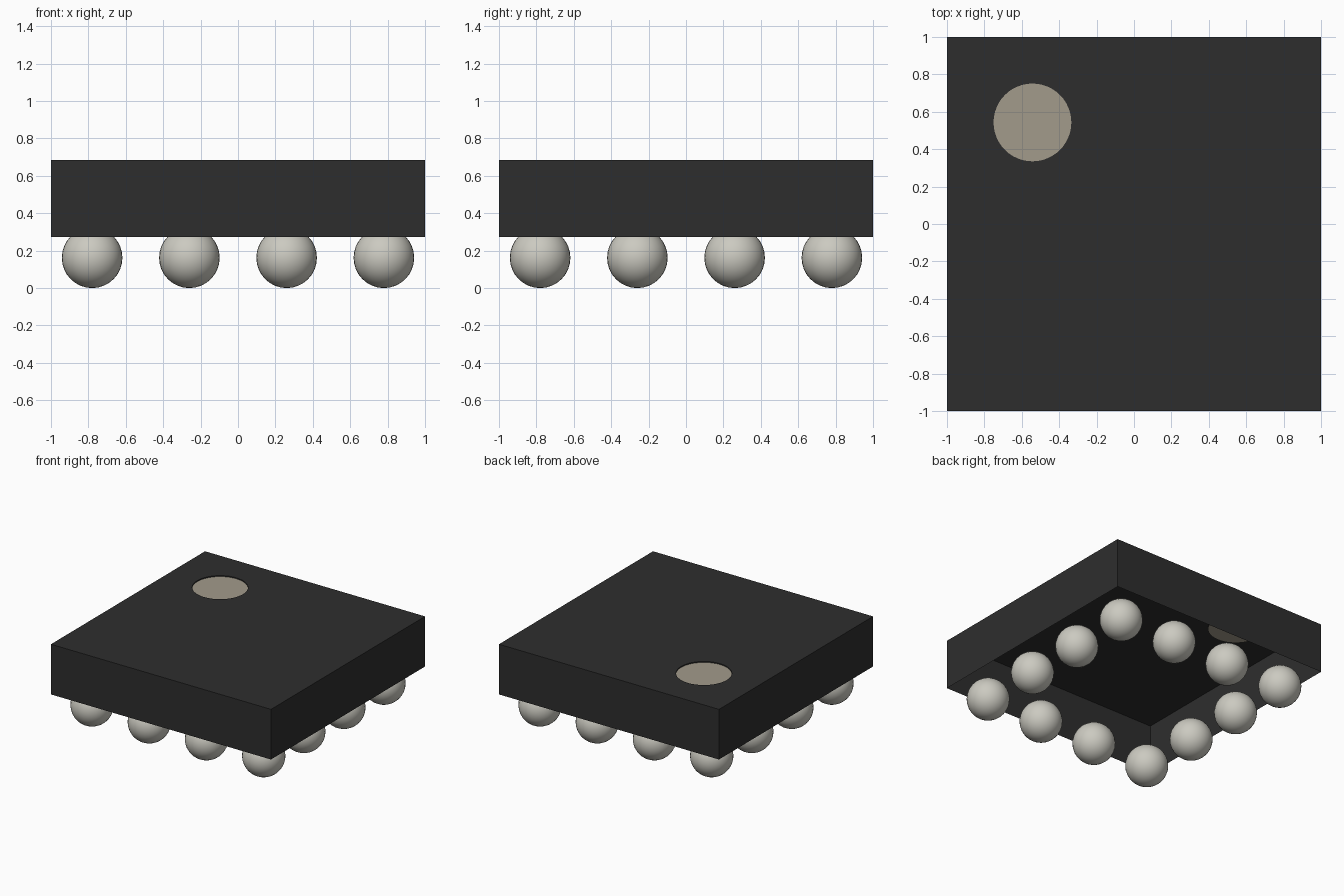
import bpy, bmesh, math

cube = bpy.data.objects.get("Cube")
if cube:
    bpy.data.objects.remove(cube, do_unlink=True)

BOTTOM, TOP = 0.273, 0.685              # height range of the casing
DOT_X, DOT_Y, DOT_R = -0.543, 0.543, 0.208
DOT_DEPTH = 0.008
BALL_R = 0.162
STEPS = (-0.78, -0.26, 0.26, 0.78)      # ball grid positions


def material(name, rgb, rough):
    m = bpy.data.materials.new(name)
    m.use_nodes = True
    m.diffuse_color = (*rgb, 1)
    bsdf = m.node_tree.nodes["Principled BSDF"]
    bsdf.inputs["Base Color"].default_value = (*rgb, 1)
    bsdf.inputs["Roughness"].default_value = rough
    return m


def add_object(name, bm, mat):
    mesh = bpy.data.meshes.new(name)
    bm.to_mesh(mesh)
    bm.free()
    mesh.materials.append(mat)
    obj = bpy.data.objects.new(name, mesh)
    bpy.context.collection.objects.link(obj)
    return obj


def ring(bm, z, segments=48):
    """Circle of vertices around the marker centre."""
    angles = [2 * math.pi * i / segments for i in range(segments)]
    return [bm.verts.new((DOT_X + DOT_R * math.cos(a), DOT_Y + DOT_R * math.sin(a), z))
            for a in angles]


def loop_edges(bm, verts):
    return [bm.edges.new((v, verts[(i + 1) % len(verts)])) for i, v in enumerate(verts)]


black = material("casing black", (0.027, 0.027, 0.027), 0.7)
beige = material("marker beige", (0.36, 0.325, 0.26), 0.7)
silver = material("solder grey", (0.60, 0.59, 0.53), 0.5)

# Casing: open-bottomed shell whose top has a round opening
bm = bmesh.new()
corners = [(-1, -1), (1, -1), (1, 1), (-1, 1)]
upper = [bm.verts.new((x, y, TOP)) for x, y in corners]
lower = [bm.verts.new((x, y, BOTTOM)) for x, y in corners]
rim = ring(bm, TOP)
edges = loop_edges(bm, upper) + loop_edges(bm, rim)
bmesh.ops.triangle_fill(bm, edges=edges, use_beauty=True, normal=(0, 0, 1))
for i in range(4):
    j = (i + 1) % 4
    bm.faces.new((lower[i], lower[j], upper[j], upper[i]))
# Short wall of the marker recess
inner = ring(bm, TOP - DOT_DEPTH)
for i in range(len(rim)):
    j = (i + 1) % len(rim)
    bm.faces.new((rim[i], rim[j], inner[j], inner[i]))
bmesh.ops.recalc_face_normals(bm, faces=bm.faces)
top_face = max(bm.faces, key=lambda f: f.calc_center_median().z)
if top_face.normal.z < 0:
    bmesh.ops.reverse_faces(bm, faces=bm.faces)
add_object("casing", bm, black)

# Round corner marker at the floor of the recess
bm = bmesh.new()
disc = bm.faces.new(ring(bm, TOP - DOT_DEPTH))
add_object("corner_marker", bm, beige)

# Solder balls around the perimeter, sharing one mesh
bm = bmesh.new()
bmesh.ops.create_uvsphere(bm, u_segments=32, v_segments=16, radius=BALL_R)
for f in bm.faces:
    f.smooth = True
first = add_object("solder_ball", bm, silver)
spots = [(x, y) for x in STEPS for y in STEPS if 0.78 in (abs(x), abs(y))]
for n, (x, y) in enumerate(spots):
    ball = first
    if n:
        ball = bpy.data.objects.new(f"solder_ball_{n + 1}", first.data)
        bpy.context.collection.objects.link(ball)
    ball.location = (x, y, BALL_R)
